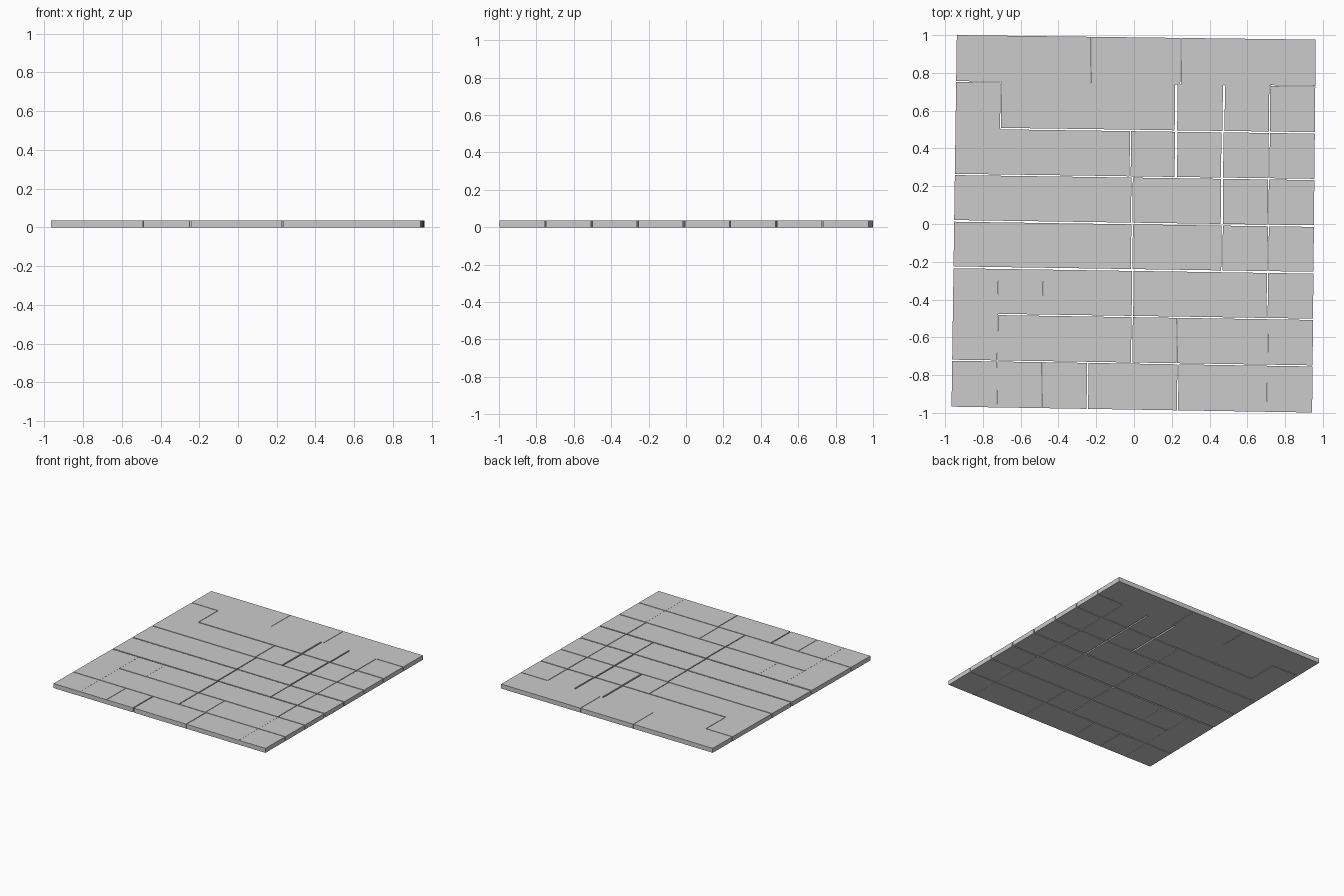
import bpy
import bmesh
from mathutils import Vector

if "Cube" in bpy.data.objects:
    bpy.data.objects.remove(bpy.data.objects["Cube"])

N = 8
THICK = 0.036
OVERLAP = -2  # thousandths: closed joints overlap slightly

# slightly skewed outline of the paved area
TL, TR = Vector((-0.938, 1.0)), Vector((0.962, 0.976))
BL, BR = Vector((-0.966, -0.967)), Vector((0.943, -0.998))

# open vertical joints: (line, row) -> (width, sideways shift) in thousandths
V = {
    (3, 0): (3, 0), (5, 0): (4, 0),
    (1, 1): (4, 0), (5, 1): (13, -22), (6, 1): (11, -8), (7, 1): (5, -3),
    (4, 2): (6, -24), (5, 2): (13, -20), (6, 2): (11, -13), (7, 2): (6, -3),
    (4, 3): (7, -13), (6, 3): (11, -12), (7, 3): (4, -5),
    (4, 4): (8, -10), (6, 4): (6, -9), (7, 4): (5, -3),
    (1, 5): (1, 0), (2, 5): (1, 0), (4, 5): (8, -3), (7, 5): (6, -5),
    (1, 6): (1, 0), (4, 6): (7, -4), (5, 6): (4, -4), (7, 6): (1, 0),
    (1, 7): (1, 0), (2, 7): (4, 0), (3, 7): (8, 3), (5, 7): (6, 3), (7, 7): (1, 0),
}
# open horizontal joints: line -> (first column, last column, width)
H = {2: (1, 7, 8), 3: (0, 7, 7), 4: (0, 7, 9), 5: (0, 7, 10), 6: (1, 7, 7), 7: (0, 7, 6)}


def plan(u, v):
    return TL.lerp(TR, u).lerp(BL.lerp(BR, u), v)


def v_joint(line, row):
    if line in (0, N):
        return 0, 0
    return V.get((line, row), (OVERLAP, 0))


def h_joint(line, col):
    if line in (0, N):
        return 0
    if line == 1:
        return 5 if col in (0, 7) else OVERLAP
    first, last, width = H[line]
    return width if first <= col <= last else OVERLAP


def add_slab(bm, row, col):
    (wl, sl), (wr, sr) = v_joint(col, row), v_joint(col + 1, row)
    left, right = (sl + wl / 2) / 1000, (sr - wr / 2) / 1000
    top = -h_joint(row, col) / 2000
    bottom = h_joint(row + 1, col) / 2000
    corners = [(0, 1, left, bottom), (1, 1, right, bottom),
               (1, 0, right, top), (0, 0, left, top)]
    pts = [plan((col + i) / N, (row + j) / N) + Vector((dx, dy))
           for i, j, dx, dy in corners]
    lo = [bm.verts.new((p.x, p.y, 0)) for p in pts]
    hi = [bm.verts.new((p.x, p.y, THICK)) for p in pts]
    bm.faces.new(lo[::-1])
    bm.faces.new(hi)
    for k in range(4):
        n = (k + 1) % 4
        bm.faces.new((lo[k], lo[n], hi[n], hi[k]))


# eight courses of paving slabs, back to front
for row in range(N):
    bm = bmesh.new()
    for col in range(N):
        add_slab(bm, row, col)
    name = f"paving_course_{row + 1}"
    mesh = bpy.data.meshes.new(name)
    bm.to_mesh(mesh)
    bm.free()
    bpy.context.collection.objects.link(bpy.data.objects.new(name, mesh))
